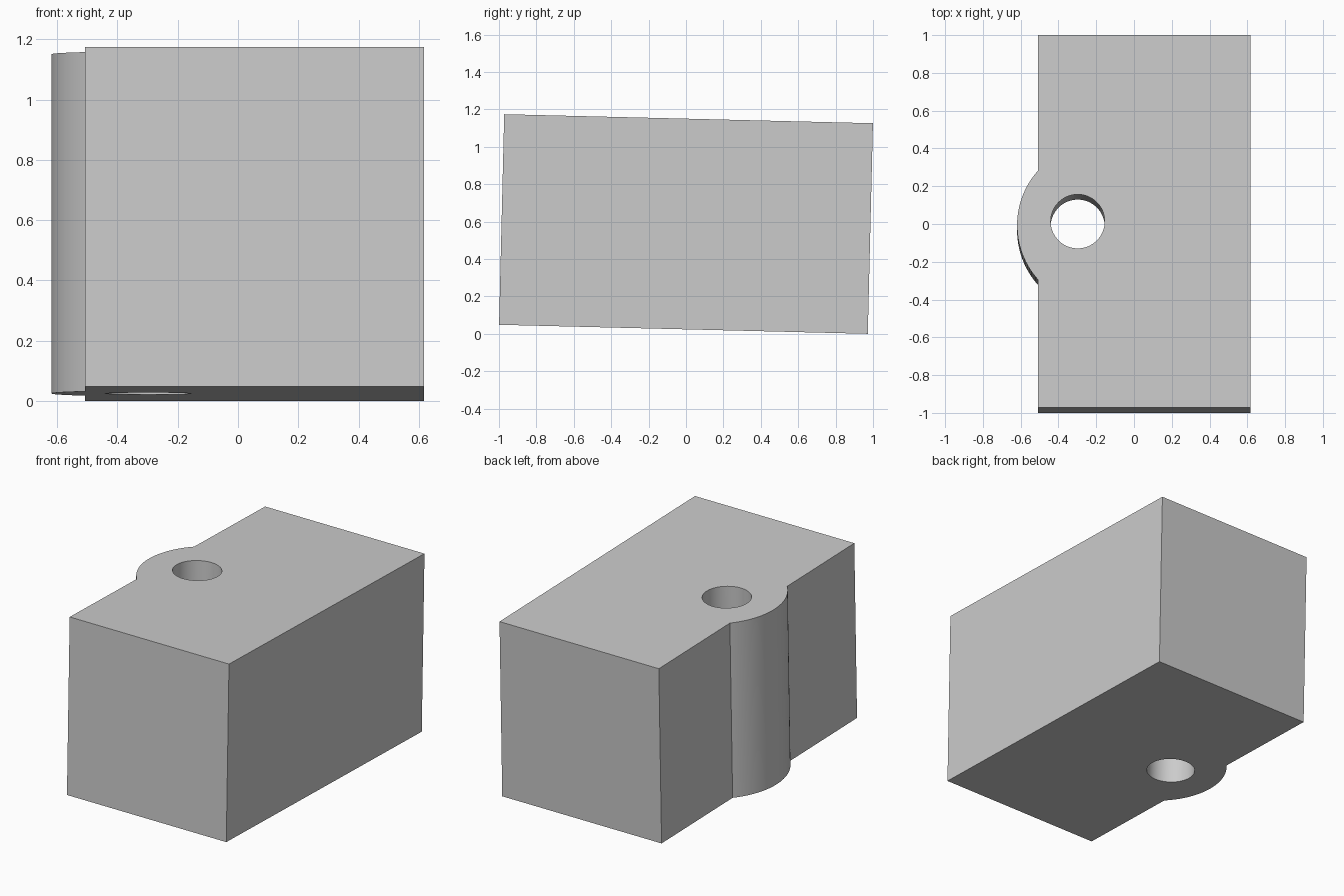
import bpy
import bmesh
from math import sin, cos, asin, radians, tau
from mathutils import Matrix

cube = bpy.data.objects.get("Cube")
if cube:
    bpy.data.objects.remove(cube, do_unlink=True)

# Dimensions of the block, side boss and through hole
LEFT, RIGHT = -0.508, 0.617
HALF_LENGTH, HEIGHT = 0.986, 1.126
BOSS_X, BOSS_Y, BOSS_R = -0.187, -0.02, 0.432
HOLE_X, HOLE_R = -0.298, 0.143
TILT = radians(-1.4)


def arc(cx, cy, r, start, sweep, count):
    """Points along a circular arc."""
    angles = [start + sweep * i / count for i in range(count + 1)]
    return [(cx + r * cos(a), cy + r * sin(a)) for a in angles]


def add_loop(bm, points):
    """Closed loop of edges on the base plane."""
    verts = [bm.verts.new((x, y, -HEIGHT / 2)) for x, y in points]
    return [bm.edges.new((v, verts[i - 1])) for i, v in enumerate(verts)]


# Outline: rectangle with a rounded boss on its right-hand side
half = asin((LEFT - BOSS_X) / -BOSS_R)
spread = tau / 4 - half
outline = [(LEFT, -HALF_LENGTH), (RIGHT, -HALF_LENGTH),
           (RIGHT, HALF_LENGTH), (LEFT, HALF_LENGTH)]
outline += arc(BOSS_X, BOSS_Y, BOSS_R, tau / 2 - spread, 2 * spread, 32)
hole = arc(HOLE_X, 0, HOLE_R, 0, tau, 64)[:-1]

# Fill the ring between outline and hole, then extrude it
bm = bmesh.new()
edges = add_loop(bm, outline) + add_loop(bm, hole)
bmesh.ops.triangle_fill(bm, edges=edges, use_beauty=True)
result = bmesh.ops.extrude_face_region(bm, geom=bm.faces[:], use_keep_orig=True)
top = [g for g in result["geom"] if isinstance(g, bmesh.types.BMVert)]
bmesh.ops.translate(bm, verts=top, vec=(0, 0, HEIGHT))
bmesh.ops.recalc_face_normals(bm, faces=bm.faces[:])

# Slight lean backwards, standing on the ground
bmesh.ops.transform(bm, verts=bm.verts[:], matrix=Matrix.Rotation(TILT, 4, "X"))
lowest = min(v.co.z for v in bm.verts)
bmesh.ops.translate(bm, verts=bm.verts[:], vec=(0, 0, -lowest))

mesh = bpy.data.meshes.new("drilled_block")
bm.to_mesh(mesh)
bm.free()
block = bpy.data.objects.new("drilled_block", mesh)
bpy.context.collection.objects.link(block)

# Plain grey material
grey = bpy.data.materials.new("light_grey")
grey.use_nodes = True
colour = (0.6, 0.6, 0.6, 1)
grey.diffuse_color = colour
grey.node_tree.nodes["Principled BSDF"].inputs["Base Color"].default_value = colour
mesh.materials.append(grey)

# Smooth curved walls, sharp corners
bpy.ops.object.select_all(action="DESELECT")
block.select_set(True)
bpy.context.view_layer.objects.active = block
bpy.ops.object.shade_smooth_by_angle(angle=radians(30))
